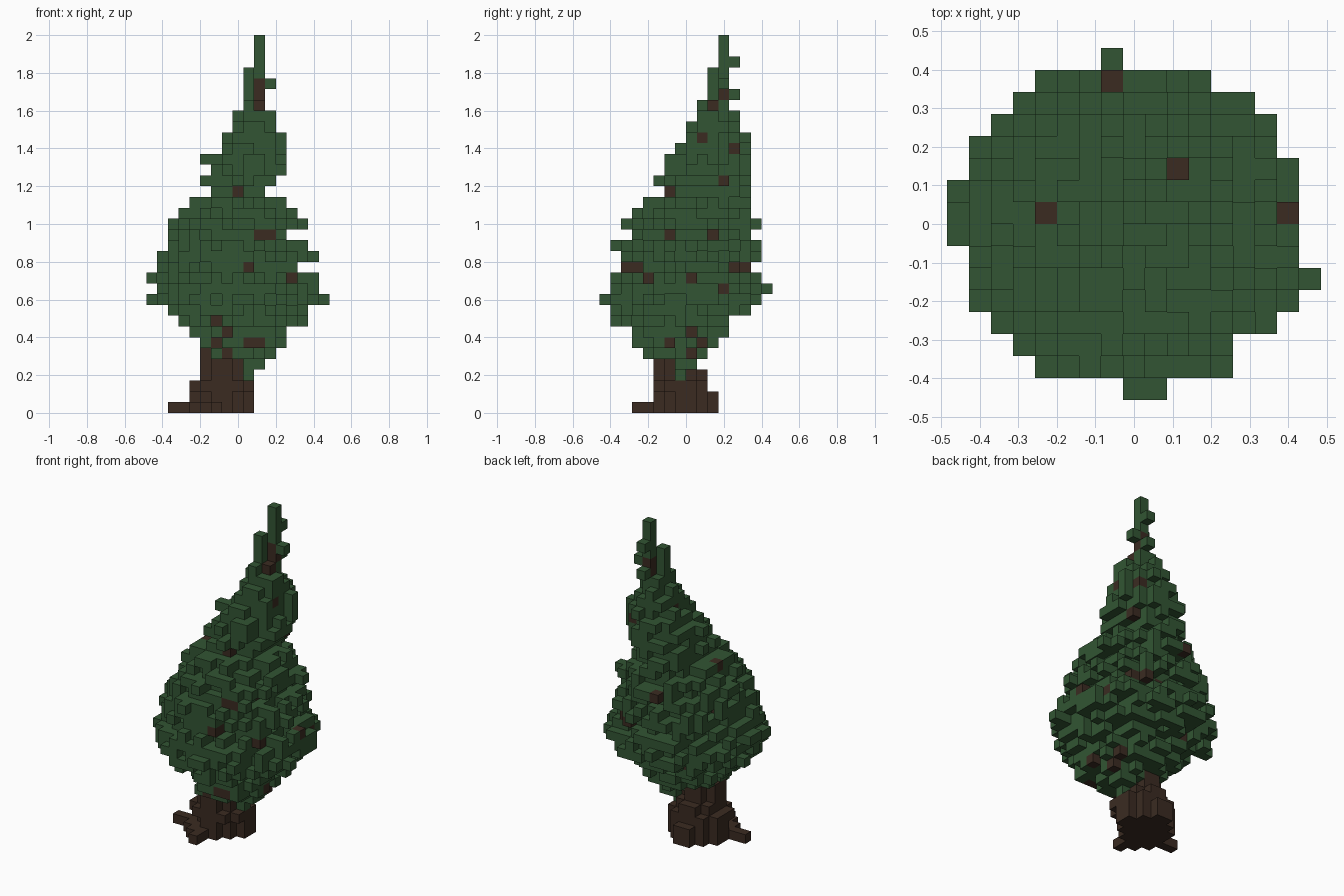
import bpy, bmesh, random
from mathutils import Vector

random.seed(11)
SIZE = 2 / 35  # edge of one block
SIDES = [(1, 0, 0), (-1, 0, 0), (0, 1, 0), (0, -1, 0), (0, 0, 1), (0, 0, -1)]

cube = bpy.data.objects.get("Cube")
if cube:
    bpy.data.objects.remove(cube, do_unlink=True)


def make_material(name, colour):
    mat = bpy.data.materials.new(name)
    mat.use_nodes = True
    mat.diffuse_color = (*colour, 1)
    for node in mat.node_tree.nodes:
        if node.type == 'BSDF_PRINCIPLED':
            node.inputs["Base Color"].default_value = (*colour, 1)
    return mat


def step(cell, side):
    return tuple(a + b for a, b in zip(cell, side))


def distance(i, j, span):
    """Squared distance from the middle of a layer, where 1 is its oval rim."""
    x0, x1, y0, y1 = span
    dx = (2 * i - x0 - x1) / (x1 - x0 + 1)
    dy = (2 * j - y0 - y1) / (y1 - y0 + 1)
    return dx * dx + dy * dy


def cells_in(span):
    x0, x1, y0, y1 = span
    return [(i, j) for i in range(x0, x1 + 1) for j in range(y0, y1 + 1)]


def run(a, b):
    return range(min(a, b), max(a, b) + 1)


def build(name, cells, solid, mat):
    """Mesh the outer faces of a group of blocks."""
    bm = bmesh.new()
    for cell in sorted(cells):
        centre = Vector((cell[0], cell[1] + 0.5, cell[2] + 0.5))
        for side in SIDES:
            if step(cell, side) in solid:
                continue
            n = Vector(side)
            u = Vector((side[1], side[2], side[0]))
            w = n.cross(u)
            corners = [centre + (n + a * u + b * w) / 2
                       for a, b in ((-1, -1), (1, -1), (1, 1), (-1, 1))]
            bm.faces.new([bm.verts.new(c * SIZE) for c in corners])
    bmesh.ops.remove_doubles(bm, verts=bm.verts, dist=SIZE / 100)
    mesh = bpy.data.meshes.new(name)
    bm.to_mesh(mesh)
    bm.free()
    mesh.materials.append(mat)
    bpy.context.collection.objects.link(bpy.data.objects.new(name, mesh))


# Trunk: rounded layers from the ground up, with roots on the ground
trunk_spans = [(-4, 1, -3, 2), (-4, 1, -3, 2), (-4, 1, -3, 1),
               (-3, 0, -3, 1), (-3, 0, -3, 0), (-3, 0, -3, 0)]
trunk = {(i, j, k) for k, span in enumerate(trunk_spans)
         for i, j in cells_in(span) if distance(i, j, span) < 0.93}
trunk |= {(-5, -2, 0), (-6, -2, 0), (-4, -2, 0), (-2, -4, 0), (-4, -3, 0),
          (-2, -5, 0), (-3, -4, 0), (-3, -3, 0)}

# Foliage: extent of each layer in blocks (x from, x to, y from, y to)
FIRST = 3
spans = [
    (1, 1, -1, -1), (1, 2, -1, 0), (-2, 3, -4, 1), (-3, 4, -5, 2),
    (-4, 4, -5, 3), (-5, 6, -7, 3), (-6, 6, -7, 5), (-8, 8, -8, 6),
    (-7, 7, -7, 7), (-8, 7, -7, 6), (-7, 5, -6, 5), (-7, 7, -6, 6),
    (-6, 6, -7, 6), (-6, 4, -5, 5), (-6, 6, -6, 6), (-5, 5, -5, 5),
    (-4, 4, -4, 5), (-2, 2, -2, 5), (-3, 3, -3, 5), (-2, 4, -2, 5),
    (-3, 4, -2, 5), (-1, 4, -1, 5), (-1, 4, 0, 5), (0, 3, 0, 4),
    (0, 3, 1, 4), (1, 3, 1, 3)]
leaves = set()
for n, span in enumerate(spans):
    k = n + FIRST
    near = spans[max(n - 1, 0):n + 2] + [span]
    smooth = [sum(v) / len(near) for v in zip(*near)]
    # Solid core with a ragged rim that seldom lines up with the layer below
    for i, j in cells_in(span):
        d = distance(i, j, smooth)
        chance = 0.4 if (i, j, k - 1) in leaves else 0.7
        if d < 0.62 or (d < 1.02 and random.random() < chance):
            leaves.add((i, j, k))
    # Tufts reaching the full extent of the layer
    x0, x1, y0, y1 = span
    mx, my = (x0 + x1) // 2, (y0 + y1) // 2
    wob_x, wob_y = min(2, (x1 - x0) // 4), min(2, (y1 - y0) // 4)
    for end in (x0, x1):
        j = my + random.randint(-wob_y, wob_y)
        leaves |= {(i, j, k) for i in run(mx, end)}
    for end in (y0, y1):
        i = mx + random.randint(-wob_x, wob_x)
        leaves |= {(i, j, k) for j in run(my, end)}

# Two stems at the tip, and a few sprigs
leaves |= {(1, 2, k) for k in range(29, 32)}
leaves |= {(2, 3, k) for k in range(29, 35)}
leaves |= {(3, 3, 30), (2, 4, 29), (2, 4, 32), (-2, -4, 5), (0, -4, 5),
           (-4, -7, 10), (-5, -6, 10), (-4, -6, 10), (-6, -5, 11)}
leaves -= trunk

# Twigs: single bare blocks showing through the foliage
twigs = set()


def screen(cell, *sides):
    """Put leaves beside a twig, within the layer's extent."""
    for side in sides:
        i, j, k = beside = step(cell, side)
        if k - FIRST < len(spans) and beside not in twigs | trunk:
            if (i, j) in cells_in(spans[k - FIRST]):
                leaves.add(beside)


RIGHT, FRONT, TOP = (1, 0, 0), (0, -1, 0), (0, 0, 1)

# Twigs bare to the right (y, z)
for j, k in [(3, 29), (1, 25), (4, 24), (3, 21), (-2, 16), (2, 16),
             (4, 13), (5, 13), (0, 12), (3, 11), (0, 7),
             (-2, 6), (1, 6), (0, 5)]:
    hits = [c for c in leaves if c[1] == j and c[2] == k]
    if hits:
        twig = max(hits)
        twigs.add(twig)
        screen(twig, FRONT, TOP)

# Twigs bare to the front (x, z)
for i, k in [(2, 30), (2, 16), (3, 16), (-2, 8), (-1, 7), (-2, 6), (1, 6),
             (2, 6), (-1, 5)]:
    hits = [c for c in leaves if c[0] == i and c[2] == k]
    if hits:
        twig = min(hits)
        twigs.add(twig)
        screen(twig, RIGHT, TOP)

# Twigs bare to the top (x, y)
for i, j in [(-4, 0), (-1, 6)]:
    hits = [c for c in leaves if c[0] == i and c[1] == j]
    if hits:
        twig = max(hits)
        twigs.add(twig)
        screen(twig, RIGHT, FRONT)

# Twigs on corners, bare to both the front and the right
for i, j, k in [(2, 2, 28), (0, -2, 20), (5, -4, 12), (1, -5, 13),
                (1, -6, 13)]:
    leaves -= {c for c in leaves if c[2] == k and
               (c[0] == i and c[1] < j or c[1] == j and c[0] > i)}
    twigs.add((i, j, k))
    screen((i, j, k), TOP)

# Scattered twigs on the back and left
for cell in sorted(leaves):
    bare = [side for side in SIDES if step(cell, side) not in leaves | twigs]
    if bare and not {RIGHT, FRONT, TOP} & set(bare) and random.random() < 0.05:
        twigs.add(cell)
leaves -= twigs

bark = make_material("bark brown", (0.043, 0.024, 0.0155))
green = make_material("leaf green", (0.032, 0.091, 0.033))
solid = trunk | leaves | twigs
build("trunk", trunk, solid, bark)
build("foliage", leaves, solid, green)
build("twigs", twigs, solid, bark)
